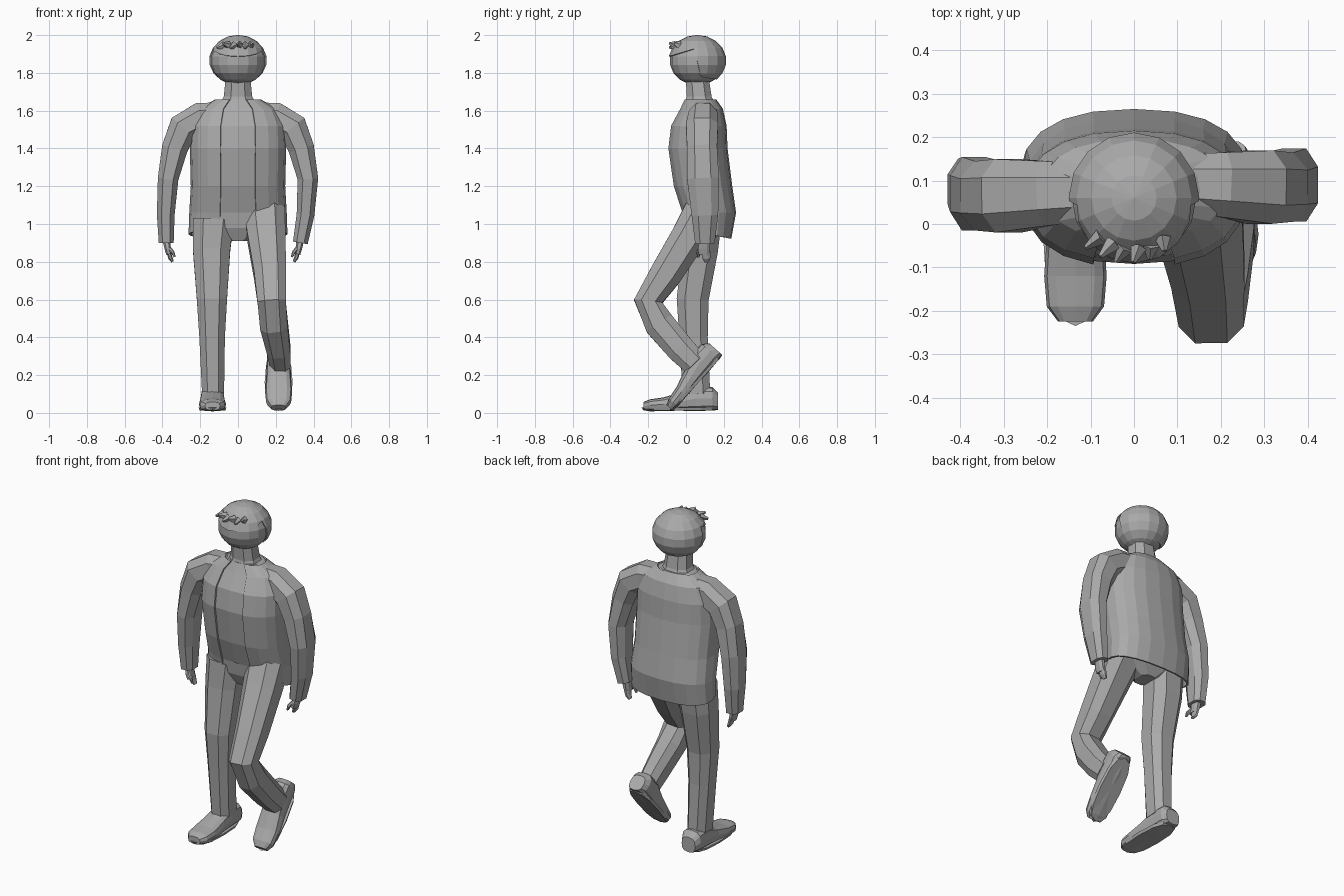
import bpy, bmesh, math
from mathutils import Vector, Matrix

cube = bpy.data.objects.get("Cube")
if cube:
    bpy.data.objects.remove(cube)

grey = bpy.data.materials.new("plain grey")
grey.use_nodes = True
COLOUR = (0.4, 0.4, 0.4, 1)
grey.diffuse_color = COLOUR
grey.node_tree.nodes["Principled BSDF"].inputs["Base Color"].default_value = COLOUR

X, Y, Z = Vector((1, 0, 0)), Vector((0, 1, 0)), Vector((0, 0, 1))


def finish(name, bm):
    bmesh.ops.recalc_face_normals(bm, faces=bm.faces)
    mesh = bpy.data.meshes.new(name)
    bm.to_mesh(mesh)
    bm.free()
    mesh.materials.append(grey)
    obj = bpy.data.objects.new(name, mesh)
    bpy.context.collection.objects.link(obj)
    return obj


def loft(rings, axis, sides=8, power=0.8, along=None, caps=True):
    """Skin rings of (x, y, z, half width on axis, half width across)."""
    bm = bmesh.new()
    rows = []
    for i, (x, y, z, ra, rb) in enumerate(rings):
        before = Vector(rings[max(i - 1, 0)][:3])
        after = Vector(rings[min(i + 1, len(rings) - 1)][:3])
        t = along or (after - before).normalized()
        side = (axis - t * axis.dot(t)).normalized()
        other = t.cross(side)
        row = []
        for k in range(sides):
            a = math.tau * k / sides + (math.pi / 8 if sides == 8 else 0)
            c, s = math.cos(a), math.sin(a)
            c = math.copysign(abs(c) ** power, c)
            s = math.copysign(abs(s) ** power, s)
            row.append(bm.verts.new(Vector((x, y, z)) + side * c * ra + other * s * rb))
        rows.append(row)
    for lo, hi in zip(rows, rows[1:]):
        for k in range(sides):
            j = (k + 1) % sides
            bm.faces.new((lo[k], lo[j], hi[j], hi[k]))
    if caps:
        bm.faces.new(rows[0])
        bm.faces.new(rows[-1])
    return bm


def thicken(obj, amount):
    mod = obj.modifiers.new("thickness", "SOLIDIFY")
    mod.thickness = amount


# Jacket, open at the front, over a shirt
body = [(0, .12, .95, .262, .12), (0, .12, 1.06, .258, .145), (0, .087, 1.2, .25, .158),
        (0, .06, 1.4, .255, .16), (0, .065, 1.52, .25, .15), (0, .08, 1.61, .21, .115),
        (0, .075, 1.66, .12, .085)]
jacket = loft(body, X, 20, .85, Z, caps=False)
for v in jacket.verts:
    if v.co.z < 1:
        v.co.z -= .2 * (v.co.y - .1)
front = [f for f in jacket.faces
         if abs(f.calc_center_median().x) < .06 and f.calc_center_median().y < .05]
bmesh.ops.delete(jacket, geom=front, context="FACES")
thicken(finish("jacket", jacket), .012)
shirt = [(x, y, z, a - .015, b - .008) for x, y, z, a, b in body[1:]]
finish("shirt", loft(shirt, X, 20, .85, Z))
finish("neck", loft([(0, .075, 1.62, .11, .09), (0, .07, 1.675, .08, .07),
                     (0, .06, 1.77, .07, .065)], X, along=Z))

# Trousers
finish("hips", loft([(0, .09, .91, .05, .06), (0, .095, .98, .2, .1),
                     (0, .1, 1.08, .235, .12)], X, along=Z))
finish("right_leg", loft([(-.13, .09, 1.02, .115, .105), (-.14, .075, .86, .105, .1),
                          (-.138, .035, .6, .085, .09), (-.137, .04, .4, .072, .08),
                          (-.132, .055, .1, .062, .078)], X))
finish("left_leg", loft([(.14, .09, 1.06, .115, .11), (.15, .02, .94, .108, .1),
                         (.17, -.11, .73, .09, .09), (.178, -.2, .59, .08, .08),
                         (.19, -.14, .47, .078, .085), (.215, -.03, .34, .066, .08),
                         (.225, .05, .26, .058, .072)], X))


# Shoes
def shoe(name, matrix):
    upper = [(0, .17, .06, .045, .045), (0, .14, .075, .062, .062), (0, .05, .075, .063, .066),
             (0, -.03, .06, .066, .048), (0, -.12, .046, .072, .036),
             (0, -.19, .04, .066, .032), (0, -.225, .036, .04, .022)]
    bm = loft(upper, X, 12, .7, -Y)
    sole = loft([(0, -.035, .012, .068, .19), (0, -.035, .028, .074, .2)], X, 12, .75, Z)
    for part, label in ((bm, "_shoe"), (sole, "_sole")):
        part.transform(matrix)
        finish(name + label, part)


shoe("right", Matrix.Translation((-.135, 0, 0)))
shoe("left", Matrix.Translation((.215, .09, .17)) @ Matrix.Rotation(math.radians(48), 4, "X"))

# Sleeves and hands
for name, s, dy, wrist in (("left", 1, 0, .33), ("right", -1, -.02, .38)):
    low = (wrist + .385) / 2
    arm = [(.08, .095, 1.575, .07, .075), (.2, .09, 1.56, .08, .088), (.29, .085, 1.51, .09, .085),
           (.335, .085, 1.4, .085, .073), (.37, .09, 1.24, .09, .058),
           (low, .1, 1.05, .075, .05), (wrist, .1, .9, .055, .042)]
    finish(name + "_sleeve", loft([(s * x, y + dy, z, a, b) for x, y, z, a, b in arm], Y))

    def digit(label, points, base=wrist, shift=dy, sign=s, side=name):
        finish(side + label, loft([(sign * (base + x), .1 + shift + y, z, a, b)
                                   for x, y, z, a, b in points], Y))

    digit("_palm", [(0, 0, .92, .03, .022), (-.008, -.005, .87, .034, .018),
                    (-.015, -.005, .84, .03, .016)])
    digit("_fingers", [(-.014, .005, .85, .026, .013), (-.022, .008, .82, .022, .012),
                       (-.034, .008, .8, .012, .008)])
    digit("_thumb", [(-.01, -.02, .88, .012, .012), (-.035, -.035, .85, .011, .01),
                     (-.045, -.035, .825, .007, .006)])


# Head and hair
def ball(scale):
    bm = bmesh.new()
    bmesh.ops.create_uvsphere(bm, u_segments=16, v_segments=9, radius=1)
    bm.transform(Matrix.Translation((0, .06, 1.865)) @ Matrix.Diagonal((*scale, 1)))
    return bm


finish("head", ball((.146, .146, .131)))
hair = ball((.153, .153, .136))
for point, normal in (((0, 0, 1.915), (0, -.3, 1)), ((0, .075, 1.8), (0, 1, .25)),
                      ((0, 0, 1.79), (0, .15, 1))):
    bmesh.ops.bisect_plane(hair, geom=hair.verts[:] + hair.edges[:] + hair.faces[:],
                           plane_co=point, plane_no=normal)


def is_bare(p):
    below_fringe = p.z - 1.915 - .3 * p.y < 0
    before_ear = p.y - .075 + .25 * (p.z - 1.8) < 0
    below_nape = p.z - 1.79 + .15 * p.y < 0
    return below_nape or (below_fringe and before_ear)


bare = [f for f in hair.faces if is_bare(f.calc_center_median())]
bmesh.ops.delete(hair, geom=bare, context="FACES")
thicken(finish("hair", hair), .01)

# Jagged fringe along the hairline
for i in range(6):
    a = math.radians(-130 + 15 * i)
    out = Vector((math.cos(a), math.sin(a), 0))
    root = Vector((0, .06, 1.945)) + out * .115
    tip = root + out * .034 + Z * (.012 if i % 2 else -.012) - X * .015
    finish("fringe_lock", loft([(*root, .024, .02), (*tip, .007, .006)], Z, 5, 1))
